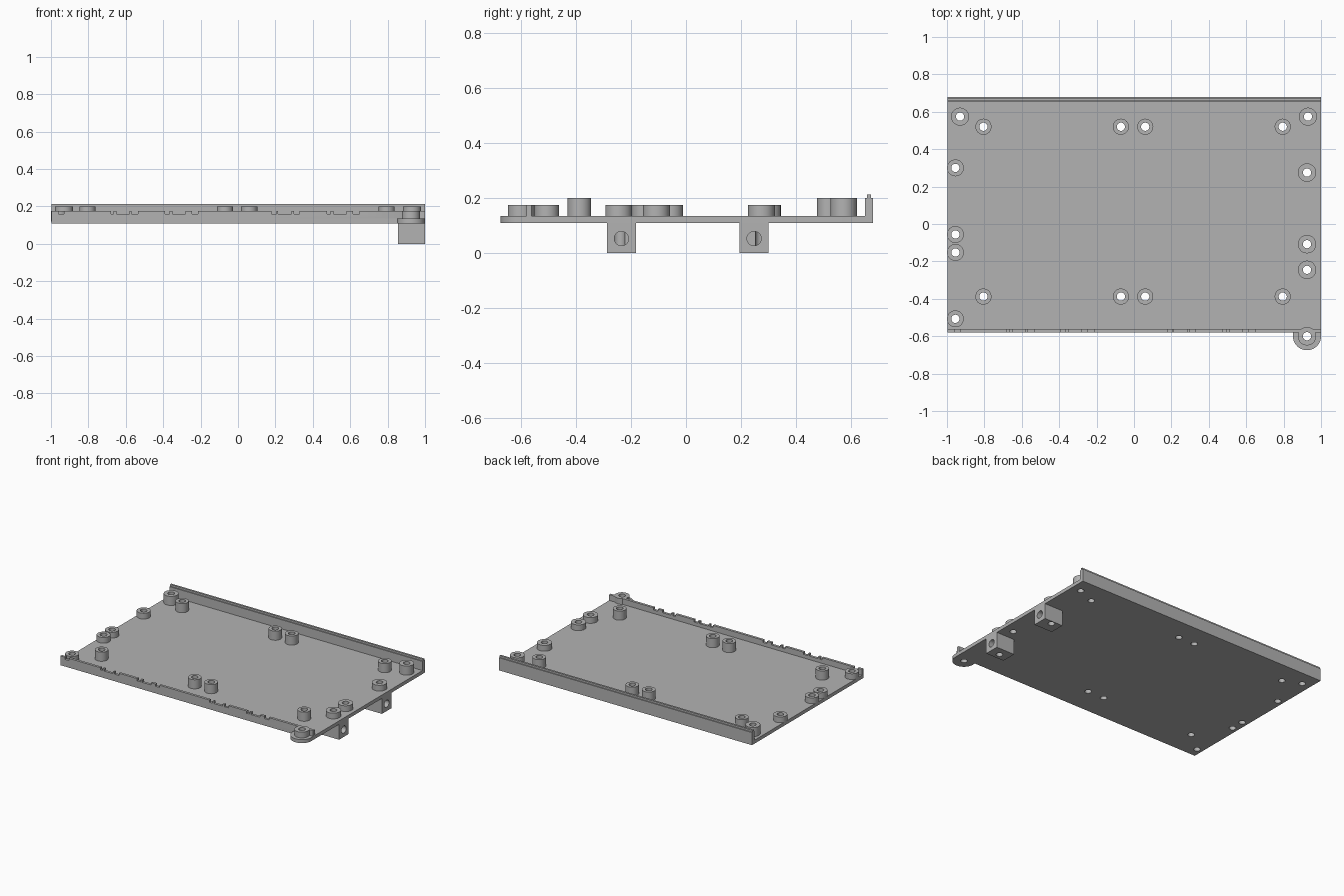
import bpy, bmesh, math
from mathutils import Matrix

cube = bpy.data.objects.get("Cube")
if cube:
    bpy.data.objects.remove(cube, do_unlink=True)

grey = bpy.data.materials.new("plain grey")
grey.use_nodes = True
colour = (0.45, 0.45, 0.45, 1)
grey.diffuse_color = colour
grey.node_tree.nodes["Principled BSDF"].inputs["Base Color"].default_value = colour

BOTTOM, TOP = 0.11, 0.135
FRONT, BACK, LEFT = -0.58, 0.68, -0.997
HOLE = 0.022
SIDES = 32


def finish(name, bm):
    """Turn a bmesh into a named grey object."""
    bmesh.ops.recalc_face_normals(bm, faces=bm.faces)
    mesh = bpy.data.meshes.new(name)
    bm.to_mesh(mesh)
    bm.free()
    obj = bpy.data.objects.new(name, mesh)
    bpy.context.collection.objects.link(obj)
    mesh.materials.append(grey)
    return obj


def prism(name, outline, offset):
    """Extrude a flat outline of 3D points along offset."""
    bm = bmesh.new()
    face = bm.faces.new([bm.verts.new(p) for p in outline])
    new = bmesh.ops.extrude_face_region(bm, geom=[face])["geom"]
    verts = [g for g in new if isinstance(g, bmesh.types.BMVert)]
    bmesh.ops.translate(bm, verts=verts, vec=offset)
    return finish(name, bm)


def smooth(obj):
    bpy.ops.object.select_all(action="DESELECT")
    obj.select_set(True)
    bpy.context.view_layer.objects.active = obj
    bpy.ops.object.shade_smooth_by_angle(angle=math.radians(30))


def tube(name, x, y, radius, z0, z1):
    """Hollow stand-off made from four joined rings."""
    bm = bmesh.new()
    rings = []
    for r, z in ((radius, z0), (radius, z1), (HOLE, z1), (HOLE, z0)):
        angles = [math.tau * i / SIDES for i in range(SIDES)]
        rings.append([bm.verts.new((x + r * math.cos(a), y + r * math.sin(a), z)) for a in angles])
    for k in range(4):
        a, b = rings[k], rings[(k + 1) % 4]
        for i in range(SIDES):
            j = (i + 1) % SIDES
            bm.faces.new((a[i], a[j], b[j], b[i]))
    smooth(finish(name, bm))


def add_cylinder(bm, centre, radius, depth, rotation=Matrix()):
    bmesh.ops.create_cone(bm, cap_ends=True, segments=SIDES, radius1=radius, radius2=radius,
                          depth=depth, matrix=Matrix.Translation(centre) @ rotation)


def cut(obj, cutter):
    mod = obj.modifiers.new("holes", "BOOLEAN")
    mod.operation, mod.solver, mod.object = "DIFFERENCE", "EXACT", cutter
    bpy.context.view_layer.objects.active = obj
    bpy.ops.object.modifier_apply(modifier=mod.name)
    smooth(obj)


# Stand-off positions: inner grid, tall corners, low ones along both sides
inner = [(x, y) for x in (-0.805, -0.07, 0.06, 0.795) for y in (-0.388, 0.52)]
corners = [(-0.93, 0.574), (0.93, 0.574)]
right_side = [(0.925, y) for y in (0.275, -0.108, -0.245, -0.6)]
left_side = [(-0.955, y) for y in (0.3, -0.056, -0.152, -0.507)]
groups = [("inner_standoff", inner, 0.043, 0.2), ("corner_standoff", corners, 0.048, 0.2),
          ("right_standoff", right_side, 0.049, 0.176), ("left_standoff", left_side, 0.045, 0.176)]

# Vertical screw hole cutter
bm = bmesh.new()
for _, points, _, _ in groups:
    for x, y in points:
        add_cylinder(bm, (x, y, 0.1), HOLE, 0.5)
screw_holes = finish("screw_hole_cutter", bm)
screw_holes.hide_render = True

# Base plate with a rounded tab at the front corner
tab_r = 0.075
tab = [(0.925 + tab_r * math.cos(a), -0.6 + tab_r * math.sin(a), BOTTOM)
       for a in (math.pi * (1 + i / 20) for i in range(21))]
plate = prism("base_plate", [(LEFT, FRONT, BOTTOM), (0.85, FRONT, BOTTOM)] + tab +
              [(1, BACK, BOTTOM), (LEFT, BACK, BOTTOM)], (0, 0, TOP - BOTTOM))
cut(plate, screw_holes)

for name, points, radius, height in groups:
    for x, y in points:
        tube(name, x, y, radius, 0.12, height)

# Back wall with a thin lip along its top
profile = [(0.652, 0.12), (BACK, 0.12), (BACK, 0.2), (0.673, 0.2),
           (0.673, 0.213), (0.659, 0.213), (0.659, 0.2), (0.652, 0.2)]
prism("back_wall", [(LEFT, y, z) for y, z in profile], (1 - LEFT, 0, 0))

# Front wall with shallow notches in its top edge
notches = [(-0.96, -0.93), (-0.68, -0.665), (-0.65, -0.58), (-0.57, -0.535), (-0.39, -0.365),
           (-0.35, -0.28), (-0.245, -0.215), (0.18, 0.205), (0.215, 0.285), (0.3, 0.33),
           (0.475, 0.495), (0.51, 0.58), (0.615, 0.65)]
edge = [(LEFT, 0.12), (LEFT, 0.176)]
for a, b in notches:
    edge += [(a, 0.176), (a, 0.16), (b, 0.16), (b, 0.176)]
edge += [(1, 0.176), (1, 0.12)]
front_wall = prism("front_wall", [(x, FRONT, z) for x, z in edge], (0, 0.018, 0))
cut(front_wall, screw_holes)

# Mounting blocks under the side, each with a cross hole meeting the screw hole
bm = bmesh.new()
for y in (-0.235, 0.248):
    add_cylinder(bm, (0.98, y, 0.053), 0.026, 0.11, Matrix.Rotation(math.pi / 2, 4, "Y"))
cross_holes = finish("cross_hole_cutter", bm)
cross_holes.hide_render = True
for y in (-0.235, 0.248):
    low, high = y - 0.053, y + 0.053
    block = prism("mounting_block", [(0.855, low, 0), (1, low, 0), (1, high, 0), (0.855, high, 0)],
                  (0, 0, BOTTOM + 0.002))
    cut(block, screw_holes)
    cut(block, cross_holes)

for cutter in (screw_holes, cross_holes):
    bpy.data.objects.remove(cutter, do_unlink=True)
